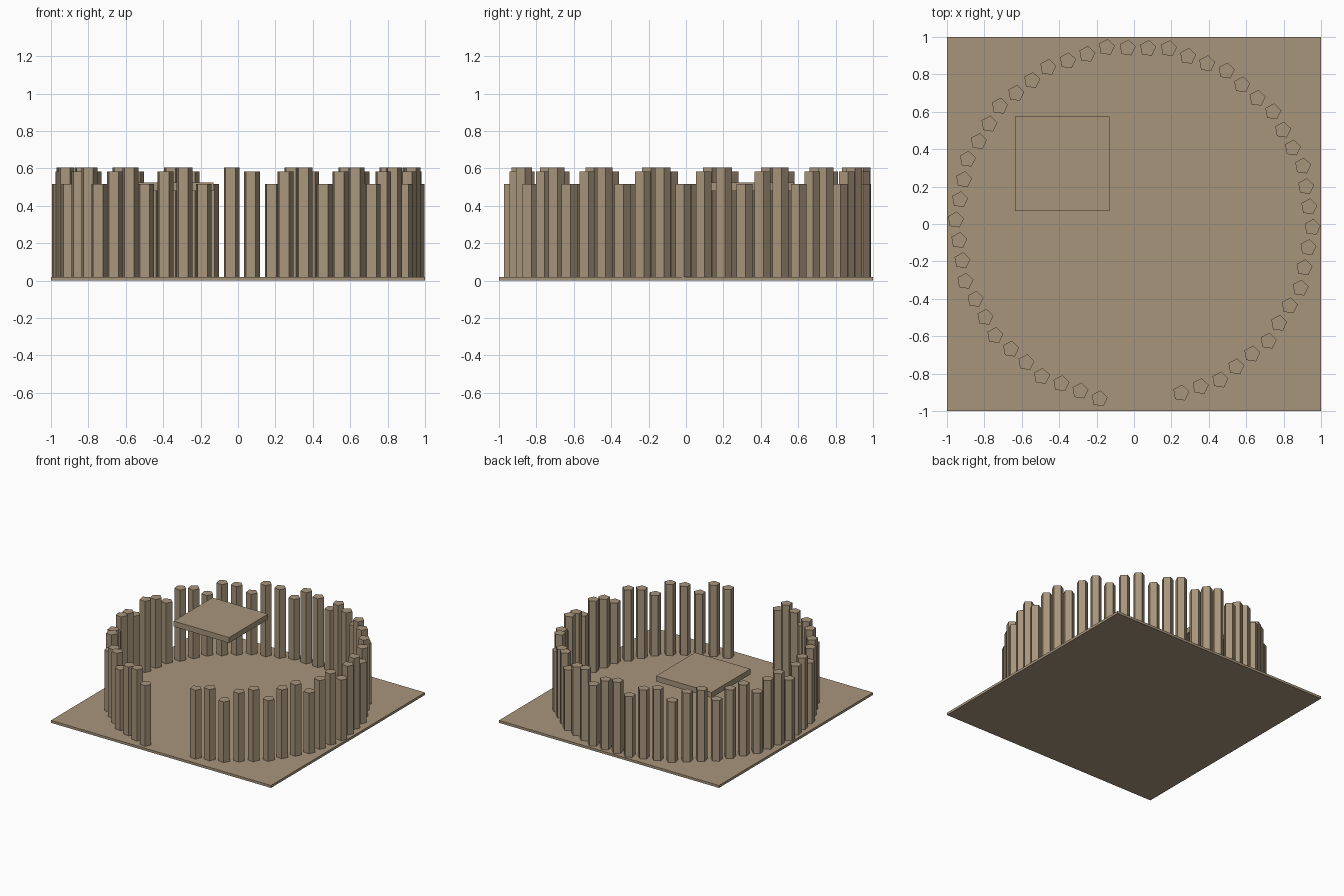
import bpy, math

if "Cube" in bpy.data.objects:
    bpy.data.objects.remove(bpy.data.objects["Cube"])

wood = bpy.data.materials.new("weathered_wood")
wood.diffuse_color = (0.39, 0.30, 0.20, 1)
wood.use_nodes = True
wood.node_tree.nodes["Principled BSDF"].inputs["Base Color"].default_value = wood.diffuse_color


def finish(name):
    ob = bpy.context.object
    ob.name = name
    ob.data.materials.append(wood)
    return ob


def box(name, x0, x1, y0, y1, z0, z1):
    bpy.ops.mesh.primitive_cube_add(
        size=1, location=((x0 + x1) / 2, (y0 + y1) / 2, (z0 + z1) / 2))
    ob = finish(name)
    ob.scale = (x1 - x0, y1 - y0, z1 - z0)
    bpy.ops.object.transform_apply(location=False, rotation=False, scale=True)


# square ground slab
box("ground_slab", -1, 1, -1, 1, 0, 0.02)

# raised square platform inside the ring
box("platform", -0.635, -0.13, 0.07, 0.575, 0.48, 0.525)

# palisade ring of five-sided posts: 54 slots, three left open for the gate
SLOTS, POSTS = 54, 51
tops = (0.585, 0.605, 0.518)
radii = (0.94, 0.94, 0.954)
for i in range(POSTS):
    a = math.radians(-74.5 + i * 360 / SLOTS)
    top, r = tops[i % 3], radii[i % 3]
    bpy.ops.mesh.primitive_cylinder_add(
        vertices=5, radius=0.045, depth=top - 0.01,
        location=(r * math.cos(a), r * math.sin(a) + 0.002, (top + 0.01) / 2),
        rotation=(0, 0, math.radians(-8)))
    finish(f"palisade_post_{i + 1}")
